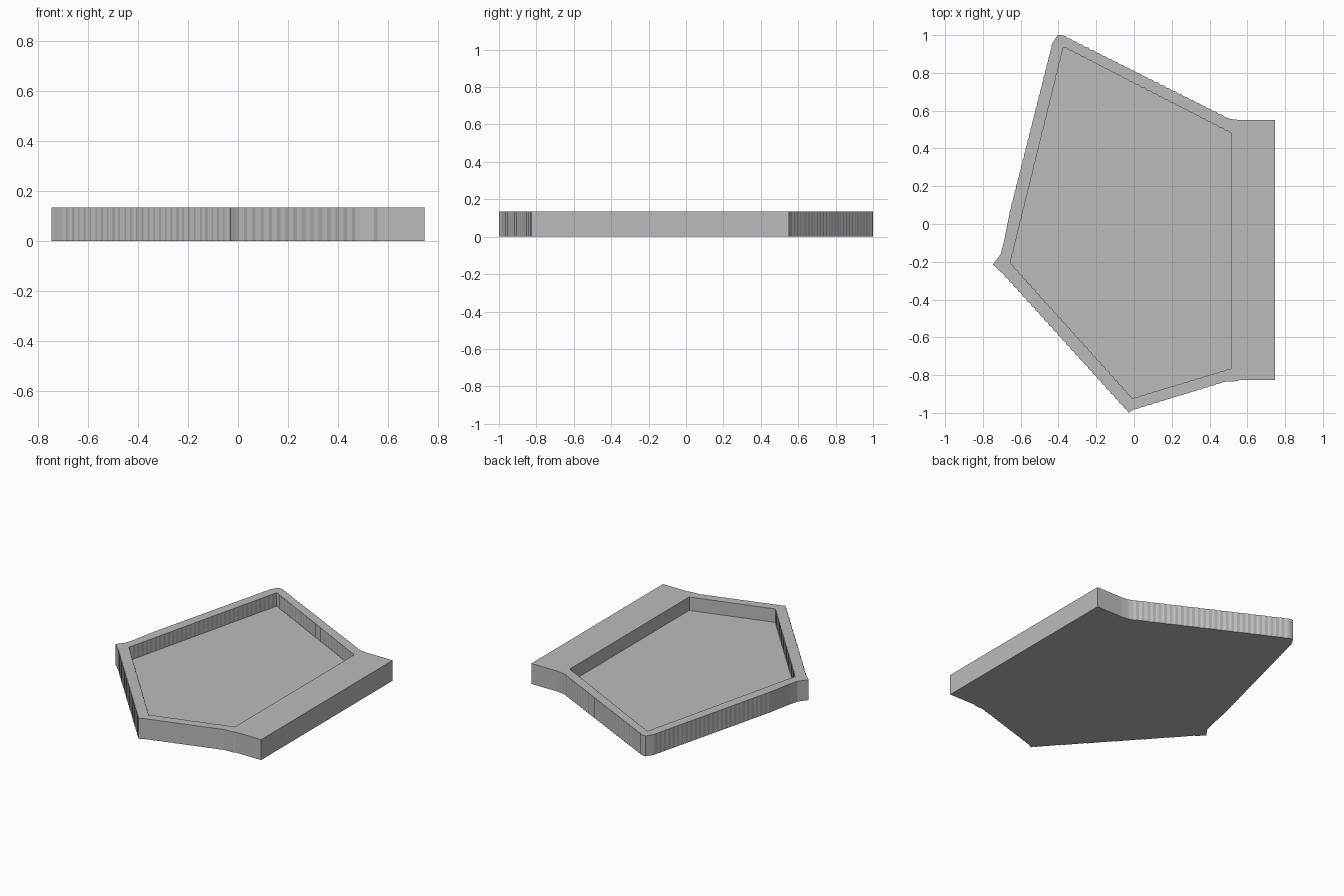
import bpy
import bmesh
from mathutils import Vector

HEIGHT = 0.135
FLOOR = 0.046
RIB_PITCH = 0.035

default = bpy.data.objects.get("Cube")
if default:
    bpy.data.objects.remove(default, do_unlink=True)

# Single grey material
grey = bpy.data.materials.new("plain grey")
grey.use_nodes = True
colour = (0.5, 0.5, 0.5, 1.0)
grey.diffuse_color = colour
grey.node_tree.nodes["Principled BSDF"].inputs["Base Color"].default_value = colour

# Corner points of the outer wall and of the pocket, clockwise
outer = [(-0.405, 1.0), (-0.384, 1.0), (0.48, 0.567), (0.51, 0.556), (0.56, 0.55),
         (0.747, 0.55), (0.747, -0.825), (0.56, -0.825), (0.545, -0.832),
         (0.49, -0.834), (-0.01, -0.987), (-0.03, -1.0), (-0.705, -0.255),
         (-0.747, -0.214), (-0.706, -0.16), (-0.69, -0.1), (-0.66, 0.05),
         (-0.43, 0.96)]
pocket = [(-0.373, 0.935), (0.513, 0.48), (0.513, -0.767), (-0.01, -0.925),
          (-0.655, -0.21)]


def ribbed(corners):
    """Break long slanted sides into shallow ribs."""
    points = []
    for i, corner in enumerate(corners):
        a = Vector(corner)
        side = Vector(corners[(i + 1) % len(corners)]) - a
        slanted = min(abs(side.x), abs(side.y)) > 0.01
        if not slanted or side.length < 0.3:
            points.append(a)
            continue
        count = round(side.length / RIB_PITCH)
        step = side / count
        # Each rib runs closer to the main axis, then catches up
        run = step * 0.6
        if abs(step.x) > abs(step.y):
            run.y *= 0.5
        else:
            run.x *= 0.5
        for k in range(count):
            points += [a + step * k, a + step * k + run]
    return points


def ring(bm, points, z):
    return [bm.verts.new((p.x, p.y, z)) for p in points]


def walls(bm, low, high):
    for i in range(len(low)):
        j = (i + 1) % len(low)
        bm.faces.new((low[i], low[j], high[j], high[i]))


def loop_edges(bm, verts):
    return [bm.edges.get((v, verts[i - 1])) for i, v in enumerate(verts)]


bm = bmesh.new()
outer_points, pocket_points = ribbed(outer), ribbed(pocket)

# Outer wall and underside
base = ring(bm, outer_points, 0)
rim = ring(bm, outer_points, HEIGHT)
walls(bm, base, rim)
bm.faces.new(base)

# Pocket wall and floor
floor = ring(bm, pocket_points, FLOOR)
lip = ring(bm, pocket_points, HEIGHT)
walls(bm, floor, lip)
bm.faces.new(floor)

# Flat rim between the two outlines
bmesh.ops.triangle_fill(bm, use_beauty=True, normal=(0, 0, 1),
                        edges=loop_edges(bm, rim) + loop_edges(bm, lip))
bmesh.ops.recalc_face_normals(bm, faces=bm.faces)

mesh = bpy.data.meshes.new("five_sided_tray")
bm.to_mesh(mesh)
bm.free()
mesh.materials.append(grey)
tray = bpy.data.objects.new("five_sided_tray", mesh)
bpy.context.collection.objects.link(tray)
